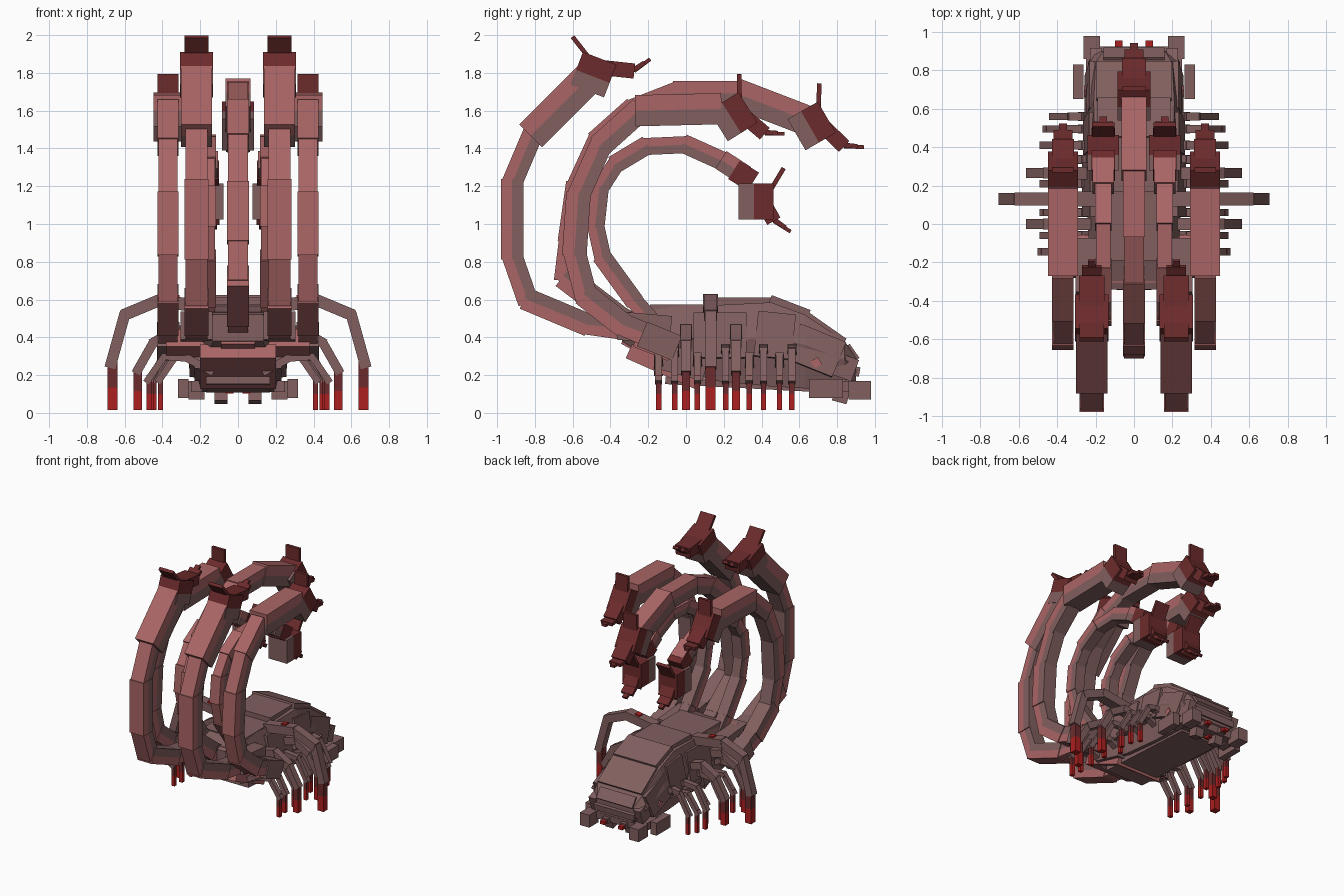
import bpy, bmesh, math
from mathutils import Vector, Matrix

if "Cube" in bpy.data.objects:
    bpy.data.objects.remove(bpy.data.objects["Cube"])


def material(name, rgb):
    m = bpy.data.materials.new(name)
    m.diffuse_color = (*rgb, 1)
    m.use_nodes = True
    m.node_tree.nodes["Principled BSDF"].inputs["Base Color"].default_value = m.diffuse_color
    return m


PINK = material("dusty_pink", (0.40, 0.13, 0.13))
MAUVE = material("mauve_shell", (0.22, 0.115, 0.114))
DARK = material("dark_red", (0.150, 0.024, 0.025))
RED = material("bright_red", (0.42, 0.014, 0.014))


def finish(bm, name, mats):
    bmesh.ops.recalc_face_normals(bm, faces=bm.faces)
    me = bpy.data.meshes.new(name)
    bm.to_mesh(me)
    bm.free()
    for m in mats:
        me.materials.append(m)
    ob = bpy.data.objects.new(name, me)
    bpy.context.collection.objects.link(ob)
    return ob


def add_box(bm, mat, size, index=0, split=None):
    """Box in a local frame; faces under the split height get the second material."""
    b = bmesh.new()
    bmesh.ops.create_cube(b, size=1, matrix=Matrix.Diagonal((*size, 1)))
    if split is not None:
        bmesh.ops.bisect_plane(b, geom=b.verts[:] + b.edges[:] + b.faces[:],
                               plane_co=(0, 0, split), plane_no=(0, 0, 1))
    for f in b.faces:
        low = split is not None and f.calc_center_median().z < split - 0.001
        f.material_index = 1 if low else index
    b.transform(mat)
    me = bpy.data.meshes.new("tmp")
    b.to_mesh(me)
    b.free()
    bm.from_mesh(me)
    bpy.data.meshes.remove(me)


def beam(bm, p, q, side, w, t, over=0.0, index=0, split=None):
    """Box running from p to q, w wide along the side axis, t thick."""
    p, q, s = Vector(p), Vector(q), Vector(side)
    d = (q - p).normalized()
    n = s.cross(d)
    m = Matrix((s, d, n)).transposed().to_4x4()
    m.translation = (p + q) / 2
    add_box(bm, m, (w, (q - p).length + 2 * over, t), index, split)


def block(name, mat, loc, size, pitch=0.0, roll=0.0):
    bm = bmesh.new()
    m = (Matrix.Translation(loc) @ Matrix.Rotation(math.radians(pitch), 4, 'X')
         @ Matrix.Rotation(math.radians(roll), 4, 'Y'))
    add_box(bm, m, size)
    return finish(bm, name, [mat])


def mirrored(name, mat, loc, size, pitch=0.0, roll=0.0):
    for s, tag in ((1, "right"), (-1, "left")):
        block(f"{name}_{tag}", mat, (s * loc[0], loc[1], loc[2]), size, pitch, s * roll)


X = (1, 0, 0)


def stinger(name, x, start, deg, w, length=0.28):
    bm = bmesh.new()
    a = math.radians(deg)
    p = Vector((x, *start))

    def direction(extra):
        r = a + math.radians(extra)
        return Vector((0, math.cos(r), math.sin(r)))
    u, n = direction(0), direction(90)
    c = p - n * 0.095
    beam(bm, c - u * .01, c + u * 0.18, X, w, 0.185, split=-0.01)         # bulb
    hook = p + u * 0.11 - n * 0.045
    end = p + u * length
    beam(bm, hook, end, X, w * 0.75, 0.08)                                # upturned hook
    beam(bm, end - u * .01, end + direction(60) * 0.07, X, 0.10, 0.025)   # tip
    beam(bm, end, end + direction(58) * 0.105, X, 0.04, 0.02)
    beam(bm, p + u * .03 - n * 0.02, p + direction(150) * 0.105, X, w * 0.72, 0.024)  # back barb
    finish(bm, name, [DARK, MAUVE])


def tail(name, x, pts, w, t, end_w, end_t):
    bm = bmesh.new()
    last = len(pts) - 2
    for i in range(last + 1):
        ww, tt = (end_w, end_t) if i == last else (w + 0.012 * (i % 2), t + 0.01 * (i % 2))
        beam(bm, (x, *pts[i]), (x, *pts[i + 1]), X, ww, tt, over=0.018, split=0)
    finish(bm, name, [PINK, MAUVE])


# Tails: centre one, then three mirrored pairs
tail("centre_tail", 0, [(-.10, .36), (-.38, .52), (-.635, .715), (-.61, .92), (-.57, 1.20),
     (-.46, 1.44), (-.28, 1.60), (-.05, 1.69), (.27, 1.69), (.66, 1.54)], .105, .125, .13, .16)
stinger("centre_stinger", 0, (.705, 1.64), -60, .17, .265)
for s, tag in ((1, "right"), (-1, "left")):
    tail(f"tall_tail_{tag}", s * .22, [(-.18, .42), (-.53, .47), (-.84, .60), (-.92, .83),
         (-.92, 1.22), (-.81, 1.48), (-.50, 1.79)], .115, .11, .165, .17)
    stinger(f"tall_stinger_{tag}", s * .22, (-.535, 1.91), -21, .175)
    tail(f"outer_tail_{tag}", s * .37, [(-.08, .36), (-.34, .47), (-.53, .62), (-.59, .85),
         (-.57, 1.15), (-.45, 1.42), (-.25, 1.60), (.17, 1.61)], .10, .12, .155, .165)
    stinger(f"outer_stinger_{tag}", s * .37, (.285, 1.69), -58, .155, .25)
    tail(f"inner_tail_{tag}", s * .16, [(-.12, .42), (-.28, .60), (-.44, .82), (-.48, 1.0),
         (-.46, 1.18), (-.37, 1.32), (-.22, 1.41), (0, 1.42), (.20, 1.33), (.30, 1.265)],
         .075, .09, .11, .11)
    stinger(f"inner_stinger_{tag}", s * .16, (.465, 1.205), -90, .165, .19)
    # dark collar before the inner stinger
    block(f"inner_collar_{tag}", DARK, (s * .16, .305, 1.255), (.12, .12, .115), -32)

# Carapace: lofted chamfered sections (y, low half width, low z, mid half width, mid z, top half width, top z)
sections = [(-.34, .13, .38, .19, .45, .13, .52), (-.18, .18, .27, .23, .42, .17, .57),
            (.15, .20, .17, .25, .38, .19, .57), (.45, .20, .14, .25, .40, .205, .585),
            (.63, .20, .13, .25, .36, .21, .52), (.84, .18, .13, .24, .28, .20, .38),
            (.90, .15, .17, .21, .25, .16, .29)]
bm = bmesh.new()
rings = []
for y, a, za, b, zb, c, zc in sections:
    half = [(a, za), (b, zb), (c, zc)]
    rings.append([bm.verts.new((px, y, pz)) for px, pz in
                  half + [(-px, pz) for px, pz in reversed(half)]])
for r0, r1 in zip(rings, rings[1:]):
    for i in range(6):
        j = (i + 1) % 6
        bm.faces.new((r0[i], r0[j], r1[j], r1[i]))
bm.faces.new(rings[0])
bm.faces.new(rings[-1])
finish(bm, "carapace", [MAUVE])

# Shell plates on back and head
block("back_plate", MAUVE, (0, .31, .59), (.34, .28, .04))
block("rear_back_plate", MAUVE, (0, -.02, .56), (.36, .34, .03))
block("brow_plate", MAUVE, (0, .55, .565), (.38, .22, .04), -21)
block("face_plate", MAUVE, (0, .74, .445), (.39, .24, .04), -35)
block("snout_plate", MAUVE, (0, .88, .32), (.32, .09, .03), -55)
mirrored("flank_plate_front", MAUVE, (.23, .69, .33), (.03, .26, .20), -22, -7)
mirrored("flank_plate_middle", MAUVE, (.235, .47, .41), (.03, .20, .24), -6, -8)
mirrored("flank_plate_rear", MAUVE, (.235, .18, .41), (.03, .28, .24), 0, -10)
mirrored("cheek_plate", MAUVE, (.20, .82, .25), (.06, .16, .12), -20)
mirrored("cheek_spot", PINK, (.245, .69, .265), (.03, .045, .045), 30)
block("upper_jaw", MAUVE, (0, .87, .225), (.36, .10, .05), -10)
block("lower_jaw", MAUVE, (0, .80, .15), (.40, .18, .06), -6)

# Mouth parts and pincers
mirrored("mandible", MAUVE, (.09, .82, .09), (.07, .08, .07), -15)
mirrored("fang", RED, (.08, .925, .125), (.04, .06, .025))
mirrored("inner_fang", RED, (.045, .80, .112), (.04, .05, .02))
mirrored("fang_root", MAUVE, (.08, .88, .13), (.05, .08, .04))
mirrored("pincer_arm", MAUVE, (.22, .80, .14), (.06, .16, .06))
mirrored("pincer_block", MAUVE, (.22, .92, .12), (.085, .12, .10))
mirrored("feeler_block", MAUVE, (.29, .74, .13), (.055, .18, .10))
mirrored("eye", RED, (.16, .88, .215), (.03, .03, .025))

# Belly and tail mount
block("belly_plate", MAUVE, (0, .32, .15), (.34, .86, .04), -3)
block("belly_rear", PINK, (0, -.12, .245), (.40, .40, .08), -24)
block("tail_mount", PINK, (0, -.17, .36), (.76, .20, .10), -22)
block("tail_mount_lower", MAUVE, (0, -.02, .27), (.46, .26, .14), -15)
block("tail_mount_upper", PINK, (0, -.22, .46), (.50, .20, .10), -15)
mirrored("tail_socket", MAUVE, (.37, -.14, .38), (.12, .20, .14), -22)
mirrored("tall_tail_socket", MAUVE, (.22, -.22, .45), (.17, .28, .15), -5)
block("centre_socket", PINK, (0, -.20, .38), (.18, .24, .16), -28)


def leg(name, y, pts, foot_x, t, foot_top, foot_k=.85):
    """Jointed leg on both sides with a red peg foot."""
    for s, tag in ((1, "right"), (-1, "left")):
        bm = bmesh.new()
        for i, (p, q) in enumerate(zip(pts, pts[1:])):
            beam(bm, (s * p[0], y, p[1]), (s * q[0], y, q[1]), (0, 1, 0),
                 t * (1.25 - .13 * i), t * (1.1 - .08 * i), over=.012)
        mid = foot_top * .5
        for z0, z1, idx in ((mid, foot_top, 2), (.015, mid, 1)):
            beam(bm, (s * foot_x, y, z0), (s * foot_x, y, z1), (0, 1, 0),
                 t * foot_k, t * foot_k, index=idx)
        finish(bm, f"{name}_{tag}", [MAUVE, RED, DARK])


leg("large_leg", .13, [(.18, .56), (.42, .595), (.60, .52), (.675, .25)], .665, .062, .27)
mirrored("hip_spot", RED, (.33, .13, .617), (.04, .045, .02), 0, -8)
for i, y in enumerate((0, .265)):
    leg(f"medium_leg_{i + 1}", y, [(.18, .40), (.33, .44), (.45, .37), (.535, .22)], .53, .052, .23)
for i, (y, fx) in enumerate(((-.145, .47), (-.06, .46), (.06, .46), (.21, .46), (.335, .41),
                             (.41, .46), (.495, .445), (.56, .41))):
    h = .05 * (i % 2)
    leg(f"small_leg_{i + 1}", y, [(.14, .22 + h), (.27, .29 + h), (fx - .08, .30 + h * .6),
        (fx + .01, .17)], fx, .038, .20, .75)
